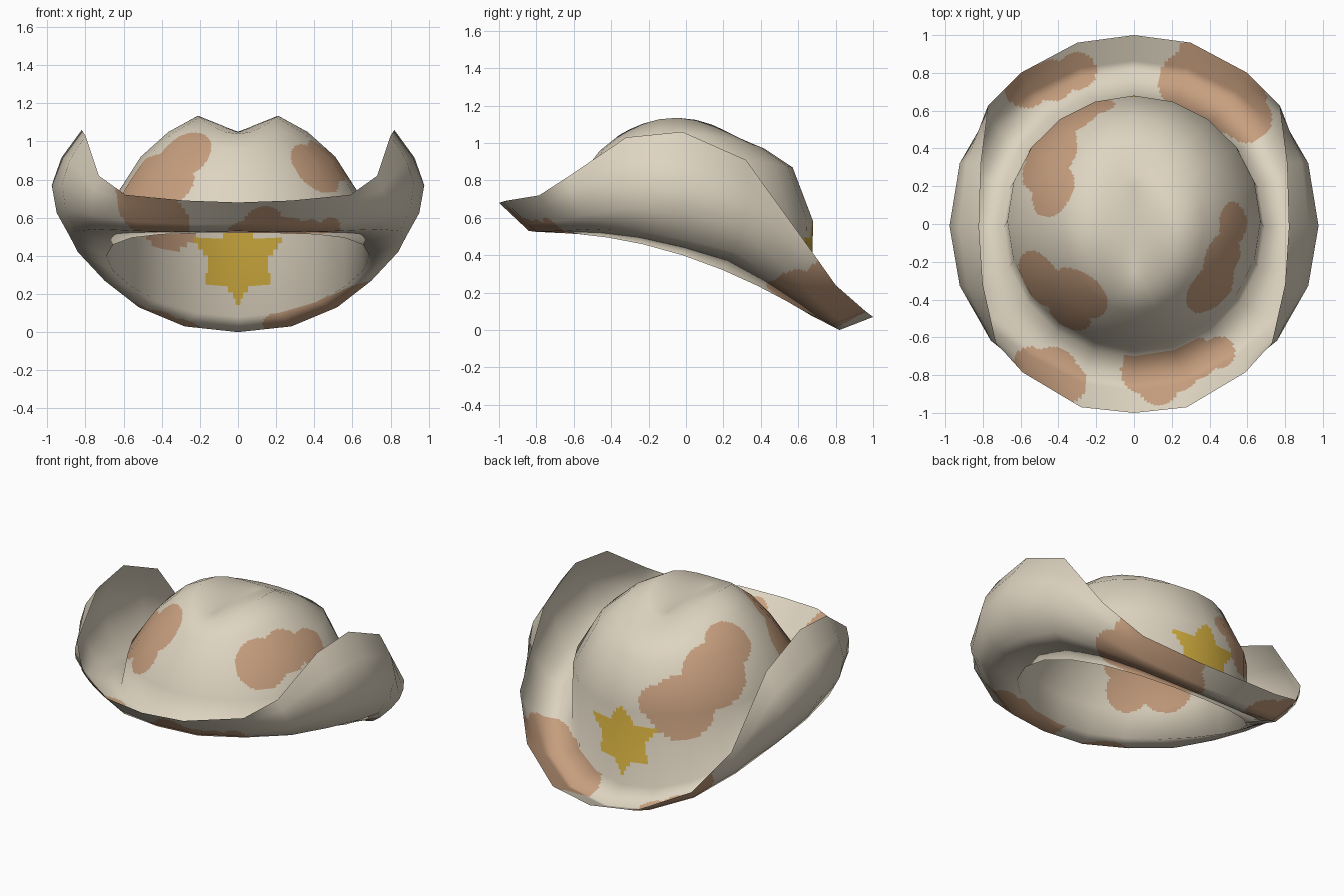
import bpy, math
from mathutils import Vector

if "Cube" in bpy.data.objects:
    bpy.data.objects.remove(bpy.data.objects["Cube"])

COLS, SUB = 20, 16          # coarse sides around the hat, paint cells per side


def material(name, rgb):
    m = bpy.data.materials.new(name)
    m.diffuse_color = (*rgb, 1)
    m.use_nodes = True
    m.node_tree.nodes["Principled BSDF"].inputs["Base Color"].default_value = m.diffuse_color
    return m


MATS = [material("cream", (0.73, 0.66, 0.53)),
        material("tan spots", (0.57, 0.345, 0.21)),
        material("gold star", (0.66, 0.43, 0.05))]

# Brim: curled edge and valley, half outline from back (+y) to front (-y)
EDGE = [(0, 1, .07), (.3, .96, .10), (.6, .80, .24), (.77, .63, .48),
        (.81, .32, .91), (.82, -.02, 1.06), (.80, -.32, 1.03), (.73, -.63, .82),
        (.59, -.785, .72), (.28, -.97, .69), (0, -1, .68)]
VALLEY = [(0, .82, 0), (.28, .78, .03), (.52, .66, .13), (.70, .48, .27),
          (.84, .26, .42), (.87, 0, .48), (.85, -.27, .53), (.74, -.5, .54),
          (.52, -.67, .53), (.27, -.8, .525), (0, -.84, .53)]

# Crown rings: half width, back y, front y, z at back / side / front
CROWN = [(.69, .665, -.70, .08, .40, .52),
         (.67, .68, -.65, .58, .67, .68),
         (.51, .57, -.56, .87, .92, .83),
         (.365, .42, -.46, .97, 1.05, .96),
         (.21, .27, -.36, 1.03, 1.135, 1.04),
         (0, .20, -.25, 1.04, 1.05, 1.05)]


def mirrored(half):
    """Full ring from a half outline."""
    pts = [Vector(p) for p in half]
    return pts + [Vector((-p.x, p.y, p.z)) for p in pts[-2:0:-1]]


def crown_ring(w, yb, yf, zb, zs, zf):
    ring = []
    for i in range(COLS):
        a = math.tau * i / COLS
        s, c = math.sin(a), math.cos(a)
        ring.append(Vector((w * s, (yb + yf) / 2 + (yb - yf) / 2 * c,
                            zs + (zb - zf) / 2 * c + ((zb + zf) / 2 - zs) * c * c)))
    return ring


# Coarse cage: the brim bulges outward between edge and valley at the sides
edge, valley = mirrored(EDGE), mirrored(VALLEY)
rings = []
for t in (0, .25, .5, .75, 1):
    ring = []
    for i in range(COLS):
        a = math.tau * i / COLS
        out = Vector((math.sin(a), math.cos(a), 0))
        bulge = .132 * abs(math.sin(a)) ** 5 * math.sin(math.pi * t)
        ring.append(edge[i].lerp(valley[i], t) + out * bulge)
    rings.append(ring)
rings += [crown_ring(*r) for r in CROWN]
LAST = len(rings) - 1
BASE = 5


def cage_normal(r, i):
    if r == LAST:
        return Vector((0, 0, 1))
    du = rings[r][(i + 1) % COLS] - rings[r][i - 1]
    dv = rings[r + 1][i] - rings[max(r - 1, 0)][i]
    return dv.cross(du).normalized()


normals = [[cage_normal(r, i) for i in range(COLS)] for r in range(LAST + 1)]


def blend(grid, r, i, u, v):
    j = (i + 1) % COLS
    top = grid[r][i].lerp(grid[r][j], u)
    return top if v == 0 else top.lerp(grid[r + 1][i].lerp(grid[r + 1][j], u), v)


# Painted spots: circles seen from above on the brim, balls on the crown
BRIM_SPOTS = [(-.57, .74, .125), (-.43, .76, .11), (-.30, .81, .10),
              (.30, .75, .17), (.42, .85, .20), (.50, .68, .20), (.60, .56, .13),
              (-.43, -.78, .13), (-.36, -.84, .11), (-.55, -.74, .09),
              (.05, -.78, .12), (.13, -.85, .11), (.22, -.76, .13),
              (.33, -.71, .11), (.45, -.68, .085), (0, -.69, .06)]
CROWN_SPOTS = [(-.43, .18, .93, .15), (-.45, .35, .80, .20), (-.33, .52, .62, .20),
               (-.20, .62, .66, .10),
               (-.30, -.38, .93, .17), (-.50, -.30, .80, .17), (-.35, -.48, .78, .13),
               (.53, 0, .88, .12), (.47, -.18, .90, .14), (.41, -.34, .86, .16)]


def brim_paint(p):
    return int(any(math.hypot(p.x - x, p.y - y) < r for x, y, r in BRIM_SPOTS))


def in_star(p):
    """Six-pointed star on the back of the crown, slightly wider at the top."""
    if p.y < .4:
        return False
    z = p.z - .37
    x = p.x / (1 + 1.1 * z)
    r, tip, notch = math.hypot(x, z), .235, .15
    a = abs((math.atan2(x, z) + math.pi / 6) % (math.pi / 3) - math.pi / 6)
    nx, ny = notch * math.cos(math.pi / 6), notch * math.sin(math.pi / 6)
    return r * math.sin(a) * (tip - nx) < (tip - r * math.cos(a)) * ny


def crown_paint(p):
    if in_star(p):
        return 2
    return int(any((p - Vector(s[:3])).length < s[3] for s in CROWN_SPOTS))


def build(name, r0, r1, paint):
    """Thin sheet between two cage rings, finely divided so paint can follow it."""
    n, rows = COLS * SUB, (r1 - r0) * SUB
    verts, norms, faces = [], [], []
    for k in range(rows + 1):
        r, v = r0 + k // SUB, (k % SUB) / SUB
        for c in range(n):
            i, u = c // SUB, (c % SUB) / SUB
            verts.append(blend(rings, r, i, u, v))
            norms.append(blend(normals, r, i, u, v).normalized())
    for k in range(rows):
        for c in range(n):
            d = (c + 1) % n
            faces.append((k * n + c, (k + 1) * n + c, (k + 1) * n + d, k * n + d))
    me = bpy.data.meshes.new(name)
    me.from_pydata(verts, [], faces)
    for m in MATS:
        me.materials.append(m)
    for f in me.polygons:
        f.use_smooth = True
        f.material_index = paint(f.center)
    me.update()
    me.normals_split_custom_set_from_vertices(norms)
    ob = bpy.data.objects.new(name, me)
    bpy.context.collection.objects.link(ob)
    return ob


build("hat_brim", 0, BASE, brim_paint)
build("hat_crown", BASE, LAST, crown_paint)
